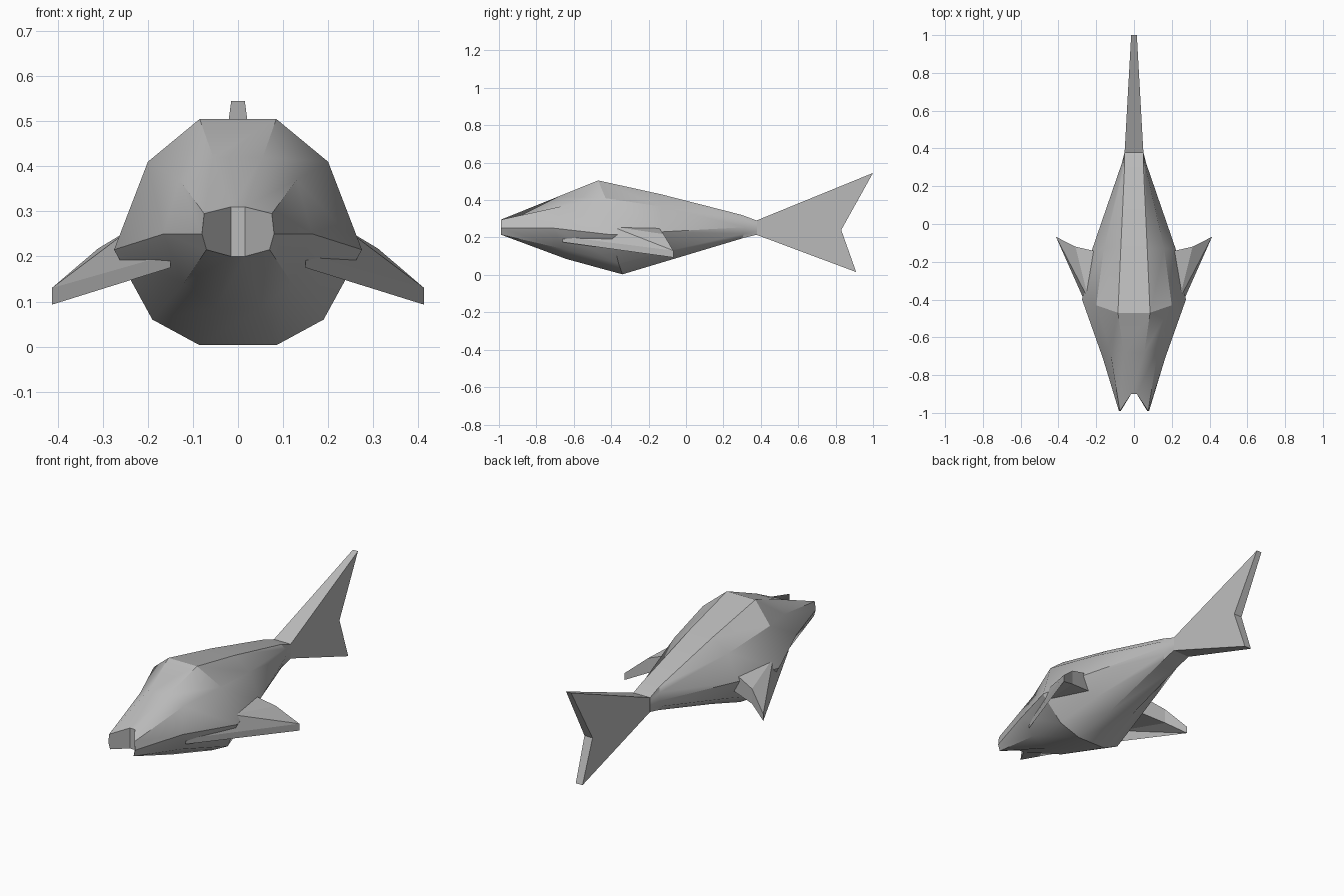
import bpy, bmesh, math

cube = bpy.data.objects.get("Cube")
if cube:
    bpy.data.objects.remove(cube, do_unlink=True)

grey = bpy.data.materials.new("plain grey")
grey.use_nodes = True
GREY = (0.5, 0.5, 0.5, 1)
grey.diffuse_color = GREY
grey.node_tree.nodes["Principled BSDF"].inputs["Base Color"].default_value = GREY


def make_object(name, bm, smooth_angle=None):
    bmesh.ops.recalc_face_normals(bm, faces=bm.faces)
    mesh = bpy.data.meshes.new(name)
    bm.to_mesh(mesh)
    bm.free()
    mesh.materials.append(grey)
    obj = bpy.data.objects.new(name, mesh)
    bpy.context.collection.objects.link(obj)
    if smooth_angle:
        bpy.ops.object.select_all(action="DESELECT")
        obj.select_set(True)
        bpy.context.view_layer.objects.active = obj
        bpy.ops.object.shade_smooth_by_angle(angle=math.radians(smooth_angle))
    return obj


def bridge(bm, a, b):
    """Join two closed rings of vertices with quads."""
    for i in range(len(a)):
        j = (i + 1) % len(a)
        bm.faces.new((a[i], a[j], b[j], b[i]))


# Body: ten-sided rings, each given as its right half from top to bottom
rings = [
    [(.015, -.9, .31), (.075, -.99, .295), (.08, -.99, .25), (.07, -.99, .215), (.015, -.9, .2)],
    [(.055, -.68, .42), (.13, -.65, .37), (.165, -.71, .25), (.12, -.66, .14), (.05, -.64, .085)],
    [(.085, -.47, .505), (.2, -.43, .41), (.275, -.4, .215), (.19, -.36, .06), (.085, -.34, .003)],
    [(.07, -.13, .43), (.16, -.13, .365), (.22, -.13, .23), (.15, -.13, .12), (.06, -.13, .066)],
    [(.05, .3, .32), (.06, .31, .295), (.065, .32, .255), (.06, .31, .22), (.05, .3, .195)],
    [(.05, .38, .29), (.05, .38, .27), (.05, .38, .25), (.05, .38, .235), (.05, .38, .215)],
]
bm = bmesh.new()
loops = []
for half in rings:
    full = half + [(-x, y, z) for x, y, z in reversed(half)]
    loops.append([bm.verts.new(p) for p in full])
for a, b in zip(loops, loops[1:]):
    bridge(bm, a, b)
# Notched mouth: two cheek faces and a narrow strip between them
mouth = loops[0]
bm.faces.new(mouth[:5])
bm.faces.new(mouth[5:])
bm.faces.new((mouth[0], mouth[4], mouth[5], mouth[9]))
bm.faces.new(loops[-1])
make_object("body", bm, 30)

# Tail: forked outline that thins toward its tips (half width, y, z)
tail = [(.05, .375, .215), (.05, .375, .29), (.015, 1, .545), (.024, .83, .24), (.02, .91, .015)]
bm = bmesh.new()
left, right = [[bm.verts.new((s * x, y, z)) for x, y, z in tail] for s in (1, -1)]
bridge(bm, left, right)
for side in (left, right):
    for tri in ((0, 1, 3), (1, 2, 3), (0, 3, 4)):
        bm.faces.new([side[i] for i in tri])
make_object("tail_fin", bm)

# Side fins: swept wedges, upper outline and depth below each point
fin = [(.15, -.66, .205, .03), (.24, -.4, .26, .07), (.18, -.15, .26, .1),
       (.31, -.12, .218, .08), (.413, -.068, .13, .037)]
for name, s in (("left_fin", 1), ("right_fin", -1)):
    bm = bmesh.new()
    upper = [bm.verts.new((s * x, y, z)) for x, y, z, d in fin]
    lower = [bm.verts.new((s * x, y, z - d)) for x, y, z, d in fin]
    for layer in (upper, lower):
        for tri in ((0, 1, 4), (1, 2, 3), (1, 3, 4)):
            bm.faces.new([layer[i] for i in tri])
    bridge(bm, upper, lower)
    make_object(name, bm)
